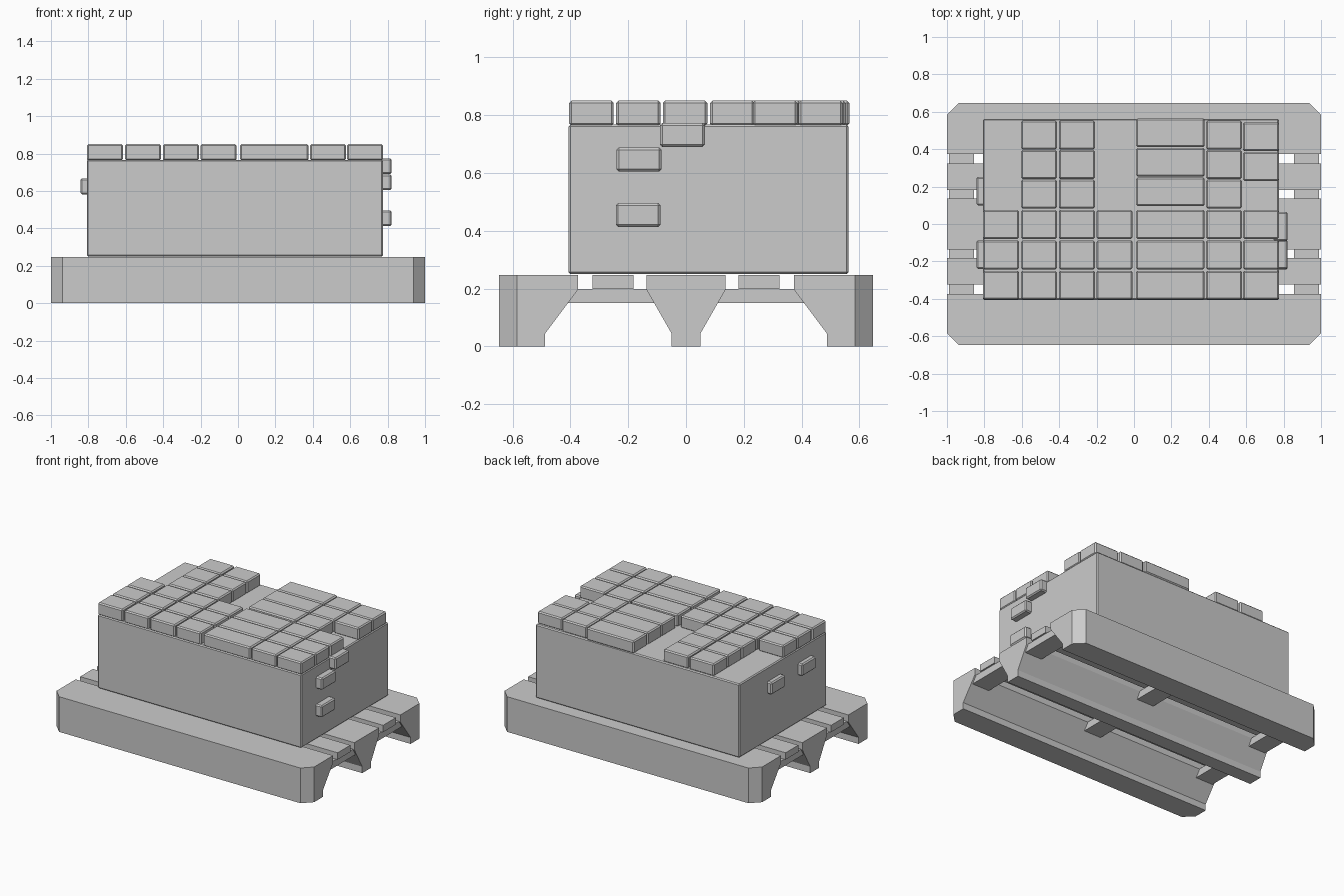
import bpy
import bmesh

if "Cube" in bpy.data.objects:
    bpy.data.objects.remove(bpy.data.objects["Cube"], do_unlink=True)

grey = bpy.data.materials.new("plain grey")
grey.use_nodes = True
GREY = (0.6, 0.6, 0.6, 1)
grey.diffuse_color = GREY
grey.node_tree.nodes["Principled BSDF"].inputs["Base Color"].default_value = GREY


def finish(name, bm):
    bmesh.ops.recalc_face_normals(bm, faces=bm.faces[:])
    mesh = bpy.data.meshes.new(name)
    bm.to_mesh(mesh)
    bm.free()
    mesh.materials.append(grey)
    obj = bpy.data.objects.new(name, mesh)
    bpy.context.scene.collection.objects.link(obj)
    return obj


def box(name, xs, ys, zs, bevel=0.0):
    bm = bmesh.new()
    bmesh.ops.create_cube(bm, size=1)
    for v in bm.verts:
        for axis, (low, high) in enumerate((xs, ys, zs)):
            v.co[axis] = low if v.co[axis] < 0 else high
    if bevel:
        bmesh.ops.bevel(bm, geom=bm.edges[:], offset=bevel, segments=1,
                        affect='EDGES')
    return finish(name, bm)


def runner(name, profile, chamfer_y=None):
    """Sweep a (y, z) profile along x; chamfer the upright corners at chamfer_y."""
    bm = bmesh.new()
    face = bm.faces.new([bm.verts.new((-1, y, z)) for y, z in profile])
    swept = bmesh.ops.extrude_face_region(bm, geom=[face], use_keep_orig=True)
    for item in swept["geom"]:
        if isinstance(item, bmesh.types.BMVert):
            item.co.x = 1
    if chamfer_y is not None:
        corners = [e for e in bm.edges
                   if all(abs(v.co.y - chamfer_y) < 0.001 for v in e.verts)
                   and abs(e.verts[0].co.x - e.verts[1].co.x) < 0.001]
        bmesh.ops.bevel(bm, geom=corners, offset=0.063, segments=1,
                        affect='EDGES')
    return finish(name, bm)


# Pallet: outer runners, centre runner, slats and cross beams
TOP = 0.247
half = [(0.647, 0), (0.647, TOP), (0.373, TOP), (0.373, 0.197),
        (0.487, 0.045), (0.487, 0)]
for side, label in ((-1, "front"), (1, "back")):
    runner(f"{label}_runner", [(side * y, z) for y, z in half], side * 0.647)
    box(f"{label}_slat", (-1, 1), sorted((side * 0.182, side * 0.323)),
        (0.199, TOP))

right = [(0.05, 0), (0.05, 0.045), (0.137, 0.197), (0.137, TOP)]
runner("centre_runner", right + [(-y, z) for y, z in reversed(right)])

for x, label in ((-0.922, "right"), (0, "middle"), (0.922, "left")):
    box(f"{label}_cross_beam", (x - 0.067, x + 0.067), (-0.43, 0.43),
        (0.15, 0.199))

# Main block of the load
X0, X1 = -0.808, 0.775
box("load_block", (X0, X1), (-0.406, 0.562), (0.25, 0.767), 0.007)

# Top bricks: each column has an x range, the rows it fills and a y shift
columns = [
    ((X0, -0.615), (0, 1, 2), 0),
    ((-0.603, -0.413), range(6), 0),
    ((-0.402, -0.209), range(6), 0),
    ((-0.2, -0.008), (0, 1, 2), 0),
    ((0.012, 0.378), range(6), 0.012),
    ((0.385, 0.577), range(6), 0),
    ((0.583, X1), (0, 1, 2, 4, 5), -0.01),
]
for c, (xs, rows, shift) in enumerate(columns):
    for r in rows:
        y = -0.404 + 0.162 * r
        if r > 2:
            y = 0.083 + 0.158 * (r - 3) + shift
        box(f"top_brick_{c}_{r}", xs, (y, y + 0.154), (0.763, 0.85), 0.008)

# Bricks standing proud of the two ends
for i, (y, z) in enumerate(((-0.24, 0.605), (-0.09, 0.69), (-0.243, 0.413))):
    box(f"left_end_brick_{i}", (X1 - 0.03, 0.822), (y, y + 0.155),
        (z, z + 0.083), 0.008)
for i, y in enumerate((0.1, -0.24)):
    box(f"right_end_brick_{i}", (-0.842, X0 + 0.03), (y, y + 0.152),
        (0.582, 0.667), 0.008)
